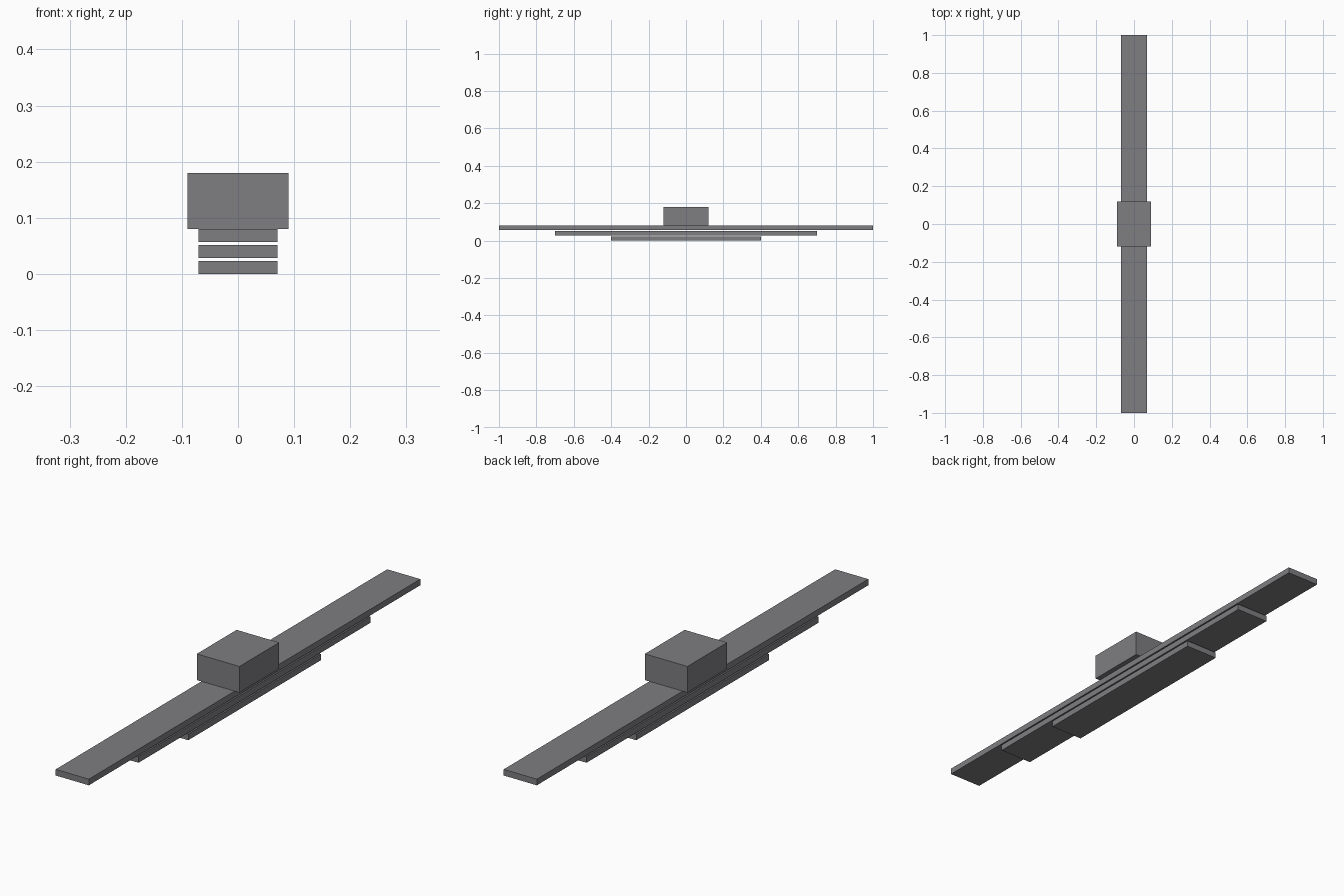
import bpy

if "Cube" in bpy.data.objects:
    bpy.data.objects.remove(bpy.data.objects["Cube"])

# One dark steel colour for the whole spring
steel = bpy.data.materials.new("steel_grey")
steel.diffuse_color = (0.21, 0.207, 0.221, 1)
steel.use_nodes = True
steel.node_tree.nodes["Principled BSDF"].inputs["Base Color"].default_value = steel.diffuse_color


def box(name, half_x, half_y, z0, z1):
    bpy.ops.mesh.primitive_cube_add(size=2, location=(0, 0, (z0 + z1) / 2))
    ob = bpy.context.object
    ob.name = name
    ob.scale = (half_x, half_y, (z1 - z0) / 2)
    bpy.ops.object.transform_apply(location=False, rotation=False, scale=True)
    ob.data.materials.append(steel)
    return ob


# Stacked spring leaves, longest on top, with thin gaps between
for i, name in enumerate(("short_leaf", "middle_leaf", "long_leaf")):
    z = 0.0285 * i
    box(name, 0.07, 0.4 + 0.3 * i, z, z + 0.0235)

# Axle clamp block
box("clamp_block", 0.09, 0.12, 0.08, 0.18)
